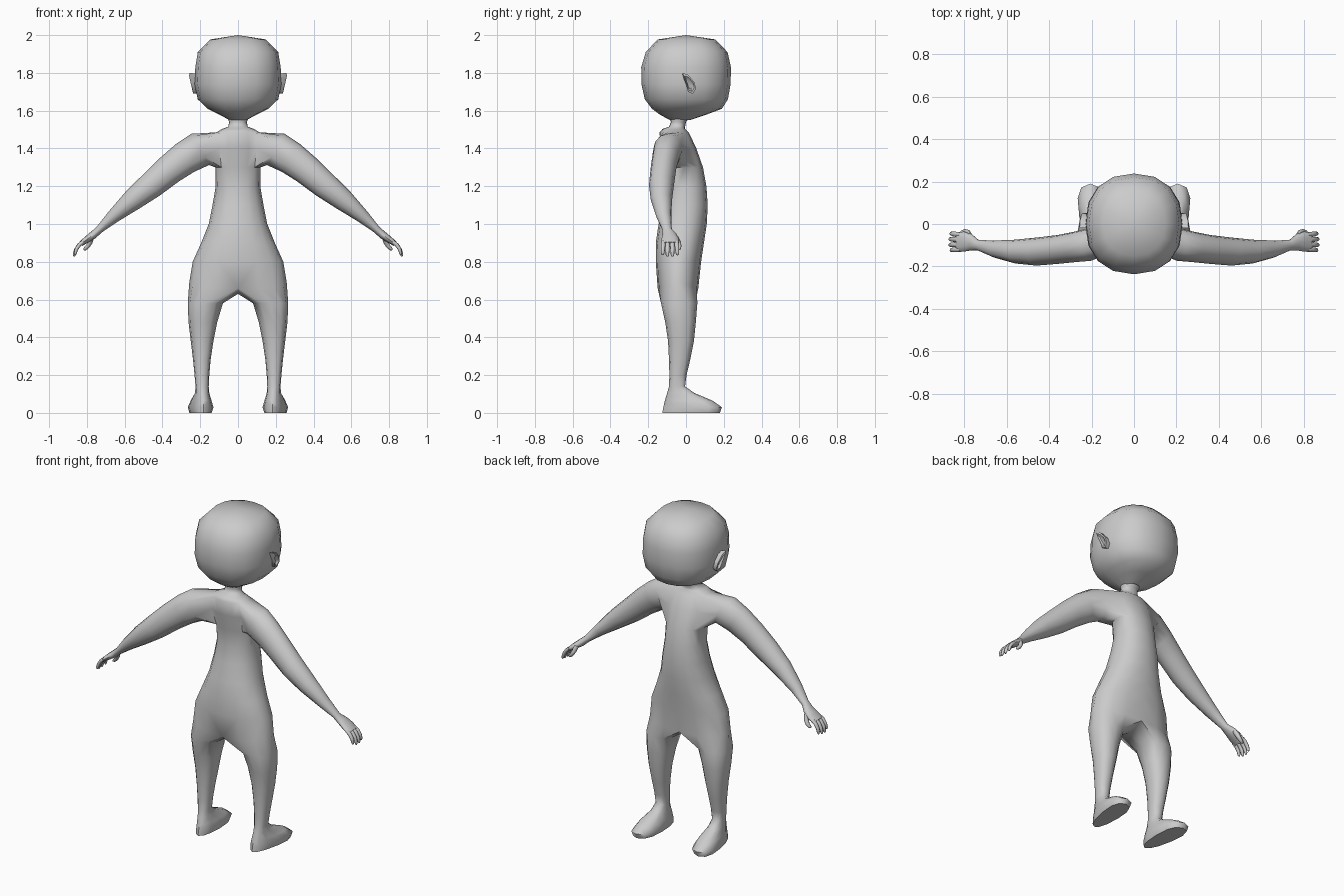
import bpy, bmesh, math
from mathutils import Vector

skin = bpy.data.materials.new("plain_grey")
skin.diffuse_color = (0.6, 0.6, 0.6, 1)


def spow(v, p):
    return math.copysign(abs(v) ** p, v)


def half_ring(bm, z, hw, yb, yf, p=0.9, drop=0.0):
    """Nine points from the back centre round the +x side to the front centre."""
    out = []
    for i in range(9):
        t = math.radians(-90 + 22.5 * i)
        x = 0.0 if i in (0, 8) else hw * spow(math.cos(t), p)
        y = (yb + yf) / 2 + (yf - yb) / 2 * spow(math.sin(t), p)
        out.append(bm.verts.new((x, y, z - drop * abs(math.sin(t)))))
    return out


def limb_rings(bm, stations, n=12, start=-150):
    """Rings across a path that runs in x and z; stations are x, y, z, y radius, radius."""
    rings = []
    for i, (x, y, z, a, b) in enumerate(stations):
        p, q = stations[max(i - 1, 0)], stations[min(i + 1, len(stations) - 1)]
        d = Vector((q[0] - p[0], 0, q[2] - p[2])).normalized()
        v = Vector((-d.z, 0, d.x))
        ring = []
        for k in range(n):
            t = math.radians(start + 360 / n * k)
            ring.append(bm.verts.new(Vector((x, y + a * math.cos(t), z)) + v * b * math.sin(t)))
        rings.append(ring)
    return rings


def loft(bm, rings, closed=True, skip=()):
    for r in range(len(rings) - 1):
        a, b = rings[r], rings[r + 1]
        for i in range(len(a) if closed else len(a) - 1):
            if (r, i) not in skip:
                j = (i + 1) % len(a)
                bm.faces.new((a[i], a[j], b[j], b[i]))


def finish(bm, name):
    bmesh.ops.recalc_face_normals(bm, faces=bm.faces)
    mesh = bpy.data.meshes.new(name)
    bm.to_mesh(mesh)
    bm.free()
    mesh.materials.append(skin)
    obj = bpy.data.objects.new(name, mesh)
    bpy.context.collection.objects.link(obj)
    bpy.ops.object.select_all(action='DESELECT')
    obj.select_set(True)
    bpy.context.view_layer.objects.active = obj
    bpy.ops.object.shade_smooth_by_angle(angle=math.radians(60))
    obj.modifiers.new("mirror", 'MIRROR')
    return obj


# Torso and neck: height, half width, back, front
bm = bmesh.new()
torso = [half_ring(bm, 0.69, 0.258, -0.15, 0.065, drop=0.03)]
for s in [(0.80, 0.24, -0.16, 0.08), (0.90, 0.195, -0.16, 0.095),
          (1.0, 0.155, -0.145, 0.11), (1.1, 0.135, -0.12, 0.115),
          (1.2, 0.118, -0.105, 0.108), (1.3, 0.12, -0.11, 0.09),
          (1.4, 0.135, -0.135, 0.055), (1.485, 0.115, -0.14, 0.015),
          (1.503, 0.085, -0.125, -0.005), (1.515, 0.052, -0.09, -0.005),
          (1.54, 0.047, -0.08, 0.0), (1.59, 0.07, -0.1, 0.04)]:
    torso.append(half_ring(bm, *s))
loft(bm, torso, closed=False, skip={(r, i) for r in (6, 7) for i in range(2, 6)})

# Arm and palm grown from the shoulder opening
low, mid, top = torso[6:9]
opening = low[2:7] + [mid[6]] + top[6:1:-1] + [mid[2]]
arm = limb_rings(bm, [
    (0.20, -0.095, 1.395, 0.078, 0.095), (0.28, -0.108, 1.35, 0.072, 0.088),
    (0.36, -0.12, 1.29, 0.068, 0.08), (0.46, -0.13, 1.205, 0.066, 0.071),
    (0.56, -0.13, 1.125, 0.056, 0.057), (0.66, -0.118, 1.04, 0.04, 0.036),
    (0.735, -0.10, 0.97, 0.025, 0.02), (0.765, -0.086, 0.943, 0.038, 0.021),
    (0.80, -0.083, 0.918, 0.047, 0.018), (0.832, -0.085, 0.895, 0.047, 0.013)])
loft(bm, [opening] + arm)
bm.faces.new(arm[-1])

# Leg and foot grown from the hip opening: height, inner x, outer x, back, front, toe flare
hip = torso[0] + [bm.verts.new((0, y, z)) for y, z in
                  ((0.02, 0.64), (-0.04, 0.63), (-0.10, 0.64))]
leg = [hip]
for z, xi, xo, yb, yf, flare in [
        (0.58, 0.08, 0.266, -0.132, 0.06, 0), (0.48, 0.11, 0.262, -0.11, 0.052, 0),
        (0.38, 0.13, 0.25, -0.095, 0.042, 0), (0.28, 0.145, 0.238, -0.09, 0.022, 0),
        (0.20, 0.152, 0.23, -0.088, 0.003, 0), (0.14, 0.155, 0.225, -0.09, -0.005, 0),
        (0.105, 0.152, 0.228, -0.1, 0.045, 0.05), (0.065, 0.14, 0.246, -0.112, 0.14, 0.2),
        (0.03, 0.13, 0.258, -0.12, 0.19, 0.25), (0.0, 0.14, 0.25, -0.125, 0.18, 0.25)]:
    ring = []
    for k in range(12):
        t = math.radians(-120 + 30 * k)
        s = spow(math.sin(t), 0.85)
        x = (xi + xo) / 2 + (xo - xi) / 2 * spow(math.cos(t), 0.85) * (1 + flare * s)
        x += 0.05 * flare * s
        ring.append(bm.verts.new((x, (yb + yf) / 2 + (yf - yb) / 2 * s, z)))
    leg.append(ring)
loft(bm, leg)
bm.faces.new(leg[-1])
finish(bm, "body")

# Head
bm = bmesh.new()
head = [half_ring(bm, *s, p=0.87) for s in [
    (1.55, 0.045, -0.085, 0.02), (1.58, 0.10, -0.14, 0.11),
    (1.61, 0.16, -0.18, 0.19), (1.66, 0.213, -0.218, 0.222),
    (1.74, 0.23, -0.236, 0.236), (1.83, 0.226, -0.237, 0.238),
    (1.91, 0.213, -0.213, 0.22), (1.977, 0.148, -0.15, 0.155)]]
loft(bm, head, closed=False)
crown = bm.verts.new((0, 0, 2.0))
for a, b in zip(head[-1], head[-1][1:]):
    bm.faces.new((a, b, crown))
finish(bm, "head")

# Ears: teardrop rim with a hollow
outline = [(-0.02, 1.8), (0.012, 1.79), (0.045, 1.75), (0.053, 1.715),
           (0.035, 1.69), (0.01, 1.70), (0.0, 1.74), (-0.012, 1.77)]
bm = bmesh.new()
ear = []
for x, size in ((0.20, 0.9), (0.246, 1.0), (0.249, 0.75), (0.236, 0.5)):
    ear.append([bm.verts.new((x + (z - 1.74) * 0.17, 0.018 + (y - 0.018) * size,
                              1.74 + (z - 1.74) * size)) for y, z in outline])
loft(bm, ear)
bm.faces.new(ear[0])
bm.faces.new(ear[-1])
finish(bm, "ear")


def digit(name, stations):
    bm = bmesh.new()
    rings = limb_rings(bm, stations, n=8, start=0)
    loft(bm, rings)
    bm.faces.new(rings[0])
    bm.faces.new(rings[-1])
    finish(bm, name)


# Four curled fingers and a thumb on each hand
for i, (y0, y1, reach) in enumerate([(-0.05, -0.044, 0.9), (-0.073, -0.071, 1.0),
                                     (-0.097, -0.099, 1.0), (-0.12, -0.124, 0.88)]):
    path = [(0, 0, 0.012), (0.022, -0.016, 0.012), (0.04, -0.043, 0.011),
            (0.047, -0.068, 0.009), (0.048, -0.078, 0.004)]
    digit("finger_%d" % (i + 1), [
        (0.82 + dx * reach, y0 + (y1 - y0) * k / 4, 0.905 + dz * reach, r, r * 0.85)
        for k, (dx, dz, r) in enumerate(path)])
digit("thumb", [(0.775, -0.058, 0.935, 0.016, 0.014), (0.782, -0.042, 0.905, 0.015, 0.013),
                (0.795, -0.036, 0.882, 0.012, 0.011), (0.81, -0.037, 0.868, 0.009, 0.009),
                (0.817, -0.038, 0.864, 0.004, 0.004)])
